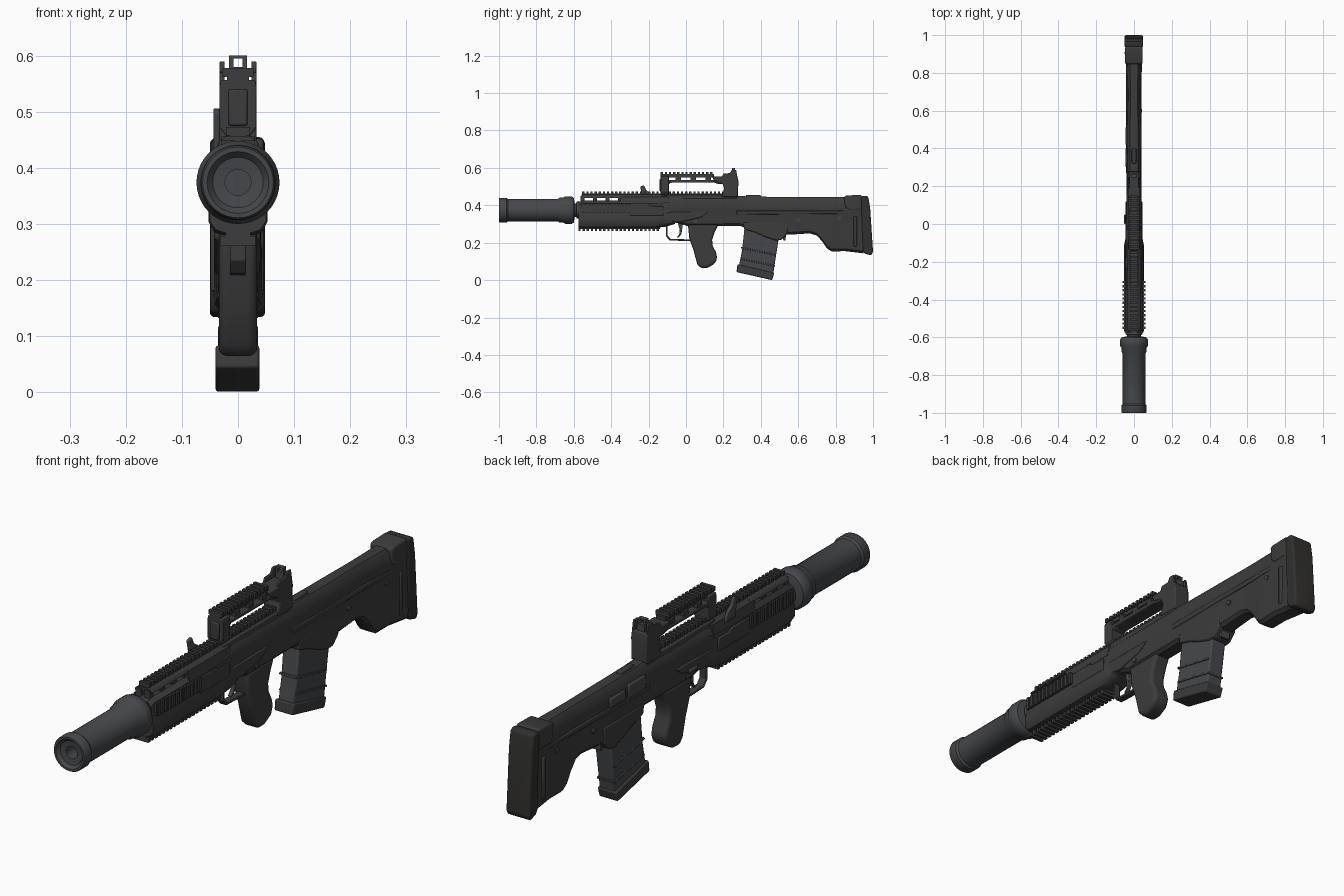
import bpy, bmesh, math

def material(name, c):
    m = bpy.data.materials.new(name)
    m.diffuse_color = (*c, 1)
    return m

BODY = material("dark_polymer", (0.045, 0.045, 0.045))
STEEL = material("blued_steel", (0.06, 0.064, 0.07))
RUBBER = material("rubber", (0.03, 0.029, 0.027))

def finish(name, bm, mat, bevel=0.0, segs=2):
    bmesh.ops.recalc_face_normals(bm, faces=bm.faces)
    me = bpy.data.meshes.new(name)
    bm.to_mesh(me)
    bm.free()
    ob = bpy.data.objects.new(name, me)
    bpy.context.collection.objects.link(ob)
    me.materials.append(mat)
    if bevel:
        b = ob.modifiers.new("bevel", 'BEVEL')
        b.width, b.segments, b.limit_method = bevel, segs, 'ANGLE'
    bpy.ops.object.select_all(action='DESELECT')
    ob.select_set(True)
    bpy.context.view_layer.objects.active = ob
    bpy.ops.object.shade_smooth_by_angle(angle=math.radians(35))
    return ob

def skin(name, rings, mat, bevel=0.0, segs=2, caps=True):
    """Bridge closed rings of equal length."""
    bm = bmesh.new()
    vs = [[bm.verts.new(p) for p in r] for r in rings]
    n = len(vs[0])
    for a, b in zip(vs, vs[1:]):
        for i in range(n):
            bm.faces.new((a[i], a[(i + 1) % n], b[(i + 1) % n], b[i]))
    if caps:
        bm.faces.new(vs[0])
        bm.faces.new(vs[-1])
    return finish(name, bm, mat, bevel, segs)

def plate(name, yz, x0, x1, mat=BODY, bevel=0.004, segs=2):
    return skin(name, [[(x, y, z) for y, z in yz] for x in (x0, x1)], mat, bevel, segs)

def loft(name, sections, mat=BODY, bevel=0.0):
    """sections: (y, right half outline from top to bottom)"""
    return skin(name, [[(x, y, z) for x, z in h] + [(-x, y, z) for x, z in reversed(h)]
                       for y, h in sections], mat, bevel)

def boxes(name, items, mat=BODY, bevel=0.0):
    bm = bmesh.new()
    for x0, x1, y0, y1, z0, z1 in items:
        vs = bmesh.ops.create_cube(bm, size=1)["verts"]
        for v in vs:
            v.co = ((x0 + x1) / 2 + v.co.x * (x1 - x0), (y0 + y1) / 2 + v.co.y * (y1 - y0),
                    (z0 + z1) / 2 + v.co.z * (z1 - z0))
    return finish(name, bm, mat, bevel)

def lathe(name, ry, zc, mat, n=40):
    rings = [[(r * math.cos(t * math.tau / n), y, zc + r * math.sin(t * math.tau / n))
              for t in range(n)] for r, y in ry]
    return skin(name, rings, mat)

def teeth(y0, y1, x0, x1, z0, z1, pitch=0.022):
    n = int((y1 - y0) / pitch)
    return [(x0, x1, y0 + i * pitch, y0 + i * pitch + pitch * 0.55, z0, z1) for i in range(n + 1)]

# suppressor with recessed muzzle, and barrel stub
lathe("suppressor", [(0.023, -0.92), (0.023, -0.985), (0.045, -0.988), (0.055, -1.0), (0.063, -1.0),
      (0.066, -0.995), (0.066, -0.96), (0.06, -0.952), (0.06, -0.685), (0.067, -0.675), (0.067, -0.655),
      (0.074, -0.645), (0.074, -0.612), (0.066, -0.6), (0.04, -0.595)], 0.374, STEEL)
lathe("barrel", [(0.036, -0.61), (0.036, -0.587), (0.045, -0.585), (0.045, -0.55)], 0.374, STEEL)

# handguard: solid lower shell, vented top, lower tube bulge
def guard(w, zt, zb):
    return [(0.55 * w, zt), (0.85 * w, zt - 0.015), (0.92 * w, 0.35), (w, 0.335), (w, 0.305),
            (0.8 * w, zb + 0.005), (0.5 * w, zb)]
loft("handguard", [(-0.575, guard(0.05, 0.415, 0.285)), (-0.56, guard(0.053, 0.425, 0.28)),
     (-0.16, guard(0.053, 0.425, 0.28)), (-0.11, guard(0.052, 0.43, 0.285)), (-0.06, guard(0.042, 0.43, 0.30))])
boxes("handguard_vents", [(s - 0.012, s + 0.012, y, y + 0.022, 0.42, 0.45)
      for s in (-0.018, 0.018) for y in (-0.565, -0.497, -0.43, -0.363)])
loft("handguard_top", [(y, [(0.02, 0.457), (0.033, 0.448), (0.036, 0.44)]) for y in (-0.56, -0.33)])
loft("handguard_top_rear", [(y, [(0.02, 0.457), (0.036, 0.445), (0.046, 0.40)]) for y in (-0.35, -0.1)])
for s, side in ((1, "right"), (-1, "left")):
    a, b = sorted((0.045 * s, 0.054 * s))
    c, d = sorted((0.05 * s, 0.06 * s))
    boxes("side_rail_" + side, [(a, b, -0.56, -0.3, 0.365, 0.408)] + teeth(-0.555, -0.31, c, d, 0.362, 0.411))
    plate("side_panel_" + side, [(-0.30, 0.405), (-0.20, 0.405), (-0.18, 0.395), (-0.12, 0.395),
          (-0.12, 0.345), (-0.30, 0.345)], a, b - (0.003 if s > 0 else 0), bevel=0.003)

# top and bottom accessory rails
boxes("top_rail", [(-0.015, 0.015, -0.555, 0.22, 0.44, 0.463)] + teeth(-0.555, 0.2, -0.021, 0.021, 0.458, 0.473))
boxes("bottom_rail", [(-0.022, 0.022, -0.575, -0.14, 0.272, 0.29)] + teeth(-0.575, -0.155, -0.031, 0.031, 0.262, 0.279))

# cocking lever on the left
plate("cocking_lever", [(-0.245, 0.50), (-0.225, 0.507), (-0.212, 0.48), (-0.19, 0.465), (-0.17, 0.43), (-0.23, 0.43)],
      -0.044, -0.032, STEEL, 0.003)

# receiver and stock as one lofted body
def hull(w, zt, zb):
    return [(0.5 * w, zt), (0.85 * w, zt - 0.02), (w, zt - 0.065), (0.94 * w, zt - 0.075),
            (0.98 * w, zb + 0.035), (0.9 * w, zb + 0.012), (0.6 * w, zb)]
loft("receiver_and_stock", [(y, hull(w, zt, zb)) for y, w, zt, zb in (
    (-0.13, 0.044, 0.447, 0.315), (-0.04, 0.044, 0.449, 0.305), (0.01, 0.041, 0.45, 0.288), (0.29, 0.04, 0.45, 0.29),
    (0.34, 0.04, 0.447, 0.27), (0.48, 0.041, 0.445, 0.245), (0.56, 0.04, 0.445, 0.243), (0.66, 0.037, 0.445, 0.25),
    (0.70, 0.037, 0.445, 0.238), (0.73, 0.038, 0.445, 0.205), (0.755, 0.039, 0.445, 0.168),
    (0.78, 0.04, 0.445, 0.153), (0.85, 0.043, 0.445, 0.155), (0.95, 0.045, 0.447, 0.143))])
plate("receiver_side_step", [(-0.10, 0.365), (0.12, 0.365), (0.08, 0.335), (-0.03, 0.31), (-0.10, 0.315)], -0.046, 0.046)
plate("stock_side_strip", [(0.27, 0.372), (0.88, 0.372), (0.88, 0.355), (0.27, 0.35)], -0.042, 0.041, bevel=0.003)
boxes("receiver_top_button", [(-0.012, 0.012, 0.32, 0.40, 0.44, 0.455)], bevel=0.005)

# butt pad, its cap and sling slots
plate("butt_pad", [(0.935, 0.448), (0.96, 0.452), (0.975, 0.445), (0.985, 0.38), (1.0, 0.15), (0.99, 0.132),
      (0.955, 0.142), (0.945, 0.16)], -0.05, 0.048, RUBBER, 0.01, 3)
plate("butt_cap", [(0.845, 0.446), (0.86, 0.453), (0.94, 0.455), (0.94, 0.375), (0.87, 0.375), (0.85, 0.39)],
      -0.047, 0.046, BODY, 0.008, 3)
boxes("sling_bar", [(-0.049, 0.046, 0.895, 0.915, 0.18, 0.34)], bevel=0.004)

# carry handle: posts, beam with slots, rail
loft("handle_front_post", [(y, [(0.03, 0.557), (0.033, 0.545), (0.033, 0.472), (0.02, 0.455)])
     for y in (-0.135, -0.092)], bevel=0.003)
boxes("handle_front_panel", [(-0.017, 0.017, -0.142, -0.12, 0.475, 0.54)], bevel=0.004)
plate("handle_beam", [(-0.12, 0.536), (0.22, 0.536), (0.22, 0.515), (0.17, 0.515), (0.15, 0.521),
      (-0.08, 0.521), (-0.105, 0.505)], -0.03, 0.03)
boxes("handle_spacers", [(-0.028, 0.028, y, y + 0.028, 0.53, 0.552) for y in (-0.13, -0.055, 0.025, 0.105, 0.16)])
boxes("handle_rail", [(-0.02, 0.02, -0.135, 0.15, 0.548, 0.566)] + teeth(-0.135, 0.13, -0.028, 0.028, 0.562, 0.578))
plate("handle_rear_post", [(0.14, 0.553), (0.275, 0.556), (0.28, 0.53), (0.278, 0.445), (0.19, 0.445),
      (0.205, 0.49), (0.195, 0.515), (0.15, 0.53)], -0.033, 0.033)
boxes("handle_foot", [(-0.03, 0.03, -0.13, 0.27, 0.435, 0.457)], bevel=0.003)

# rear sight: guard ears and square aperture
for s in (-1, 1):
    plate("sight_ear", [(0.19, 0.55), (0.20, 0.57), (0.235, 0.572), (0.245, 0.59), (0.268, 0.59), (0.275, 0.55)],
          *sorted((0.024 * s, 0.033 * s)), bevel=0.002)
boxes("rear_sight", [(-0.016, 0.016, 0.245, 0.268, 0.55, 0.58), (-0.016, -0.008, 0.245, 0.262, 0.58, 0.6),
      (0.008, 0.016, 0.245, 0.262, 0.58, 0.6), (-0.008, 0.008, 0.245, 0.262, 0.595, 0.6)], STEEL)

# pistol grip
plate("pistol_grip", [(0.01, 0.30), (0.018, 0.22), (0.04, 0.16), (0.06, 0.085), (0.08, 0.064), (0.115, 0.066),
      (0.155, 0.088), (0.167, 0.12), (0.16, 0.15), (0.142, 0.185), (0.14, 0.215), (0.155, 0.26), (0.175, 0.30)],
      -0.034, 0.034, BODY, 0.014, 4)

# trigger guard and trigger
plate("trigger_guard", [(-0.108, 0.31), (-0.108, 0.235), (-0.088, 0.212), (0.03, 0.208), (0.03, 0.217),
      (-0.084, 0.221), (-0.098, 0.239), (-0.098, 0.31)], -0.014, 0.014, bevel=0.002)
plate("trigger", [(-0.045, 0.31), (-0.034, 0.27), (-0.036, 0.245), (-0.05, 0.227), (-0.038, 0.229),
      (-0.024, 0.248), (-0.02, 0.275), (-0.015, 0.31)], -0.008, 0.008, STEEL, 0.002)

# magazine, base plate, ribs, well and catch
plate("magazine", [(0.315, 0.30), (0.30, 0.16), (0.282, 0.07), (0.465, 0.025), (0.478, 0.11), (0.50, 0.25)],
      -0.033, 0.033, STEEL, 0.006)
plate("magazine_base", [(0.275, 0.085), (0.27, 0.043), (0.46, 0.0), (0.472, 0.038)], -0.04, 0.038, BODY, 0.005)
for d in (0.0, 0.06):
    plate("magazine_rib", [(0.295, 0.118 + d), (0.293, 0.11 + d), (0.475, 0.072 + d), (0.477, 0.08 + d)],
          -0.036, 0.036, STEEL, 0.002)
plate("magazine_well", [(0.305, 0.31), (0.55, 0.31), (0.54, 0.245), (0.51, 0.215), (0.48, 0.212), (0.42, 0.232),
      (0.37, 0.255), (0.31, 0.272)], -0.043, 0.04, BODY, 0.006)
plate("magazine_catch", [(0.505, 0.25), (0.535, 0.25), (0.532, 0.212), (0.522, 0.212)], -0.02, 0.02, STEEL, 0.002)

# left-side ejection port, selector, pins
boxes("ejection_cover", [(-0.045, -0.03, 0.30, 0.40, 0.365, 0.415), (-0.046, -0.03, 0.42, 0.51, 0.37, 0.405)], STEEL, 0.003)
boxes("selector", [(-0.052, -0.03, 0.0, 0.05, 0.325, 0.34)], STEEL, 0.004)
for y, z in ((0.05, 0.315), (0.60, 0.32), (0.82, 0.33)):
    bm = bmesh.new()
    bmesh.ops.create_cone(bm, cap_ends=True, segments=16, radius1=0.01, radius2=0.01, depth=0.086)
    for v in bm.verts:
        v.co = (v.co.z, y + v.co.x, z + v.co.y)
    finish("cross_pin", bm, STEEL)
